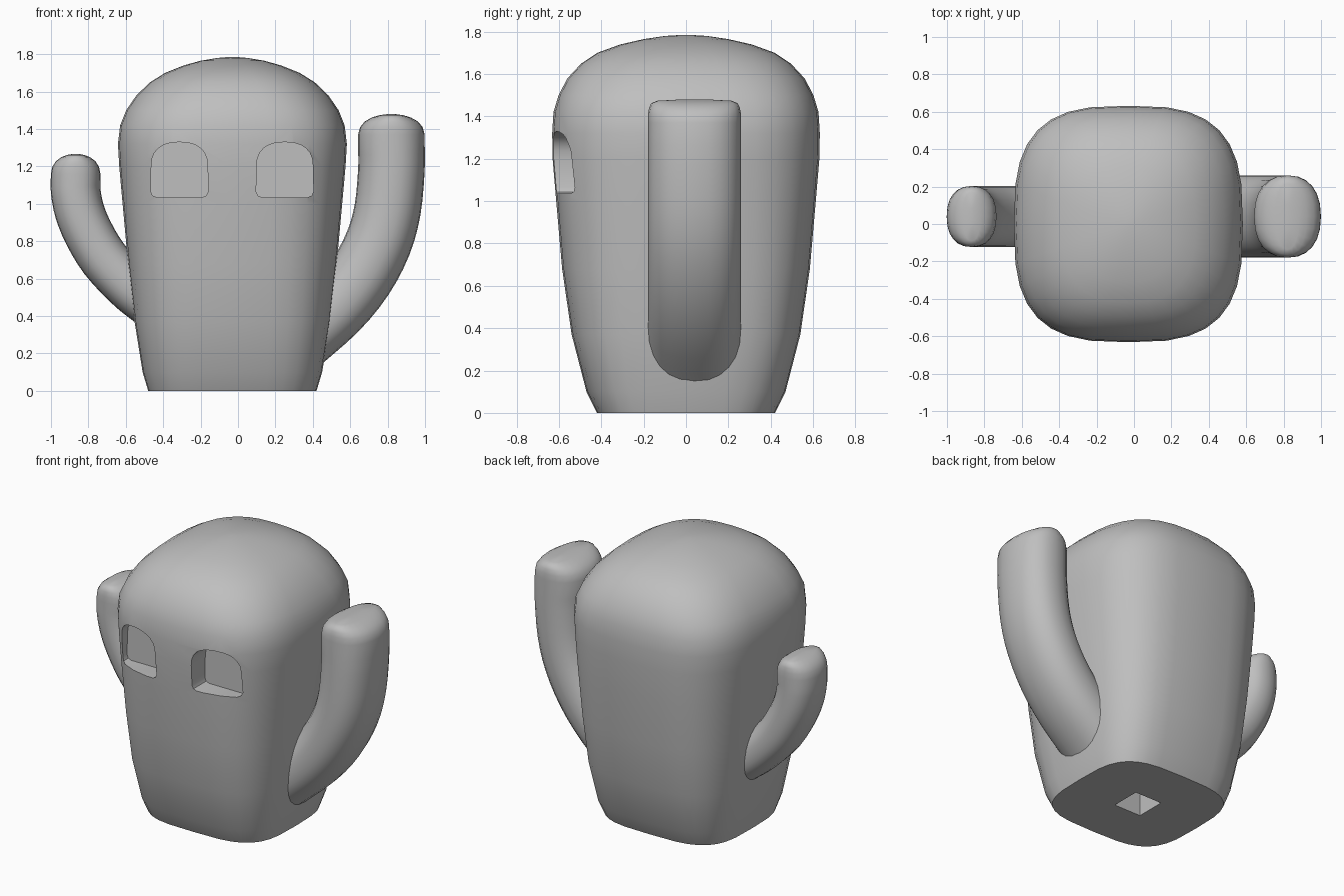
import bpy, bmesh, math
from mathutils import Vector

old = bpy.data.objects.get("Cube")
if old:
    bpy.data.objects.remove(old, do_unlink=True)

grey = bpy.data.materials.new("plain grey")
grey.use_nodes = True
colour = (0.52, 0.52, 0.52, 1)
grey.diffuse_color = colour
grey.node_tree.nodes["Principled BSDF"].inputs["Base Color"].default_value = colour


def superellipse(t, power):
    """Point on a unit rounded square."""
    c, s = math.cos(t), math.sin(t)
    return (math.copysign(abs(c) ** (2 / power), c),
            math.copysign(abs(s) ** (2 / power), s))


def loft(name, rings):
    """Skin a stack of equal rings and close both ends."""
    bm = bmesh.new()
    loops = [[bm.verts.new(p) for p in ring] for ring in rings]
    n = len(loops[0])
    for a, b in zip(loops, loops[1:]):
        for i in range(n):
            j = (i + 1) % n
            bm.faces.new((a[i], a[j], b[j], b[i]))
    bm.faces.new(list(reversed(loops[0])))
    bm.faces.new(loops[-1])
    bmesh.ops.recalc_face_normals(bm, faces=bm.faces)
    mesh = bpy.data.meshes.new(name)
    bm.to_mesh(mesh)
    bm.free()
    ob = bpy.data.objects.new(name, mesh)
    bpy.context.collection.objects.link(ob)
    mesh.materials.append(grey)
    return ob


def smooth(ob, angle):
    bpy.ops.object.select_all(action='DESELECT')
    ob.select_set(True)
    bpy.context.view_layer.objects.active = ob
    bpy.ops.object.shade_smooth_by_angle(angle=math.radians(angle))


def cut(ob, cutter):
    cutter.hide_render = True
    mod = ob.modifiers.new("cut", 'BOOLEAN')
    mod.operation, mod.solver, mod.object = 'DIFFERENCE', 'EXACT', cutter
    bpy.context.view_layer.objects.active = ob
    bpy.ops.object.modifier_apply(modifier=mod.name)
    bpy.data.objects.remove(cutter, do_unlink=True)


# Body: height, half width, half depth, squareness
CENTRE_X = -0.03
PROFILE = [(0, .45, .42, 3.6), (.1, .48, .47, 3.5), (.37, .523, .54, 3.4),
           (.68, .558, .585, 3.2), (1, .587, .613, 3.1), (1.2, .605, .63, 3),
           (1.32, .612, .632, 3), (1.42, .6, .626, 3), (1.5, .568, .602, 2.9),
           (1.58, .513, .56, 2.8), (1.65, .44, .495, 2.7), (1.7, .36, .42, 2.6),
           (1.74, .26, .31, 2.5), (1.765, .17, .2, 2.4), (1.78, .08, .1, 2.2),
           (1.785, .02, .02, 2)]
SIDES = 32
rings = []
for z, rx, ry, power in PROFILE:
    unit = [superellipse(math.tau * i / SIDES, power) for i in range(SIDES)]
    rings.append([(CENTRE_X + rx * u, ry * v, z) for u, v in unit])
body = loft("body", rings)

# Arched eye sockets
for x in (-0.313, 0.25):
    w, low, spring, top, r = 0.153, 1.035, 1.2, 1.33, 0.03
    outline = [(x - w + r, low), (x + w - r, low), (x + w - r * .3, low + r * .3),
               (x + w, low + r)]
    for i in range(13):
        u, v = superellipse(math.pi * i / 12, 2.4)
        outline.append((x + w * u * .985, spring + (top - spring) * v))
    outline += [(x - w, low + r), (x - w + r * .3, low + r * .3)]
    cut(body, loft("eye_cutter", [[(px, y, pz) for px, pz in outline] for y in (-.9, -.48)]))

# Square socket under the base
h = 0.097
square = [(-h, -h), (h, -h), (h, h), (-h, h)]
cut(body, loft("base_cutter", [[(CENTRE_X + a, b, z) for a, b in square] for z in (-.1, .3)]))
smooth(body, 35)


def arm(name, path, rx, ry, top):
    """Upswept oval tube with a rounded tip; path lists x and z."""
    pts = [Vector((x, 0.04, z)) for x, z in path]
    # Smooth the path with Catmull-Rom interpolation
    ctrl = [2 * pts[0] - pts[1]] + pts + [2 * pts[-1] - pts[-2]]
    spine = []
    for a, b, c, d in zip(ctrl, ctrl[1:], ctrl[2:], ctrl[3:]):
        for t in (0, 1 / 3, 2 / 3):
            spine.append(0.5 * (2 * b + (c - a) * t + (2 * a - 5 * b + 4 * c - d) * t * t
                                + (3 * b - a - 3 * c + d) * t ** 3))
    stations = [(p, 1, 1) for p in spine]
    tip = pts[-1].copy()
    for drop, sx, sy in ((.11, 1, 1), (.07, .94, 1), (.04, .8, .975), (.018, .58, .93),
                         (.006, .35, .8), (0, .1, .3)):
        stations.append((Vector((tip.x, tip.y, top - drop)), sx, sy))
    rings = []
    for i, (p, sx, sy) in enumerate(stations):
        if i >= len(spine) - 1:
            side = Vector((1, 0, 0))
        else:
            d = stations[i + 1][0] - stations[max(i - 1, 0)][0]
            side = Vector((d.z, 0, -d.x)).normalized()
        ring = []
        for k in range(24):
            u, v = superellipse(math.tau * k / 24, 2.3)
            ring.append(p + side * (rx * sx * u) + Vector((0, ry * sy * v, 0)))
        rings.append(ring)
    smooth(loft(name, rings), 60)


arm("left_arm", [(.2, .16), (.34, .285), (.52, .445), (.655, .61), (.75, .79),
                 (.80, .97), (.82, 1.18), (.82, 1.3)], .178, .22, 1.48)
arm("right_arm", [(-.3, .35), (-.48, .48), (-.59, .57), (-.716, .706), (-.8, .845),
                  (-.847, .96), (-.867, 1.06), (-.868, 1.12)], .133, .163, 1.267)
